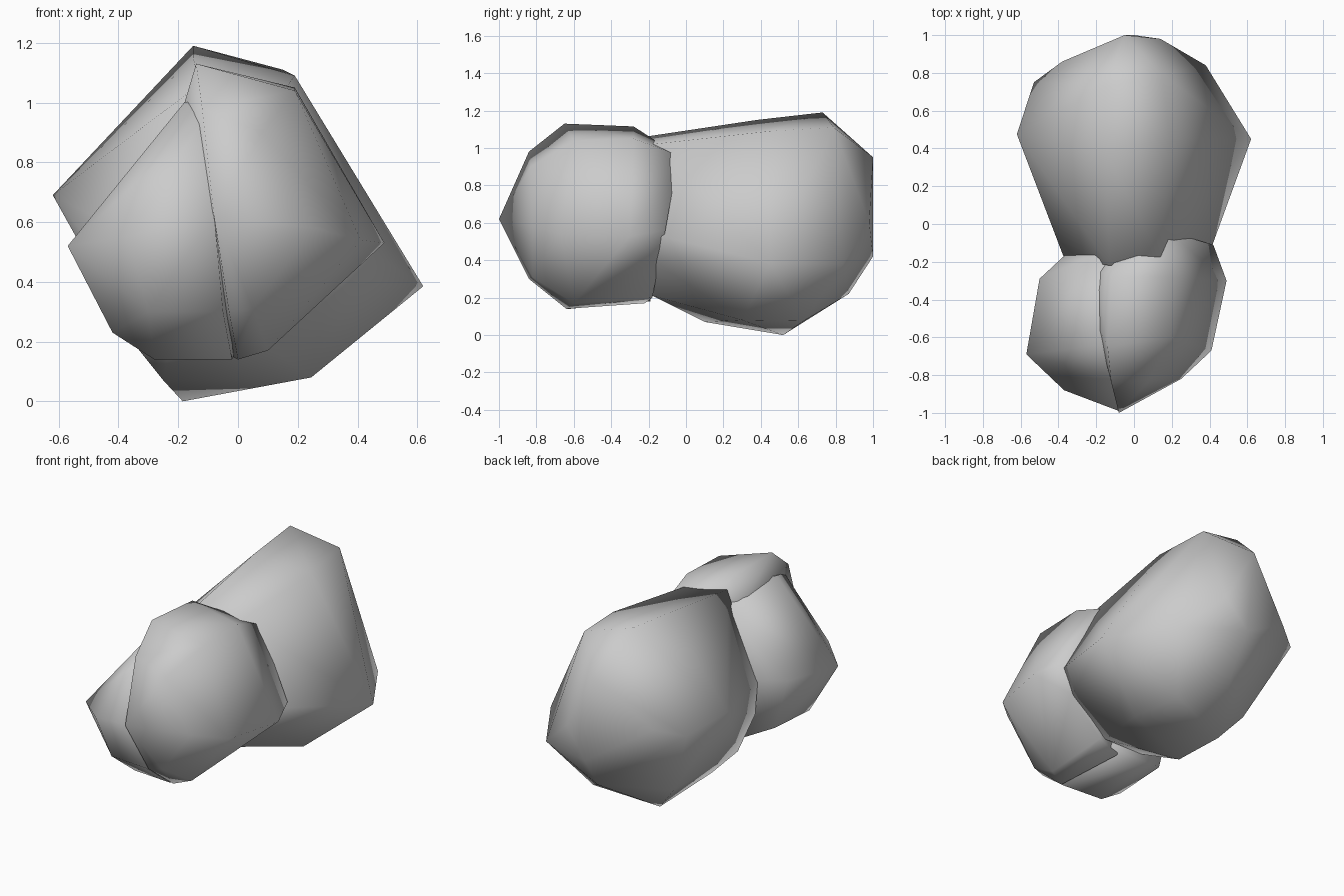
import bpy, bmesh


def boulder(name, points):
    """Smooth-shaded convex rock wrapped around a few corner points."""
    bm = bmesh.new()
    for p in points:
        bm.verts.new(p)
    bmesh.ops.convex_hull(bm, input=bm.verts[:])
    loose = [v for v in bm.verts if not v.link_faces]
    bmesh.ops.delete(bm, geom=loose, context='VERTS')
    bmesh.ops.recalc_face_normals(bm, faces=bm.faces[:])
    mesh = bpy.data.meshes.new(name)
    bm.to_mesh(mesh)
    bm.free()
    for poly in mesh.polygons:
        poly.use_smooth = True
    obj = bpy.data.objects.new(name, mesh)
    bpy.context.collection.objects.link(obj)
    return obj


# Large rear boulder
boulder("rear_boulder", [
    # narrow end meeting the front boulders
    (-0.13, -0.22, 1.06), (0.14, -0.18, 1.02), (0.39, -0.18, 0.54), (0.31, -0.18, 0.40),
    (0.06, -0.18, 0.21), (-0.22, -0.19, 0.22), (-0.37, -0.18, 0.56), (-0.36, -0.17, 0.36),
    # wide middle
    (-0.15, 0.38, 1.15), (-0.15, 0.73, 1.19), (0.19, 0.45, 1.09), (0.15, 0.79, 1.11),
    (0.62, 0.45, 0.385), (-0.62, 0.475, 0.69), (-0.53, 0.75, 0.62),
    # underside
    (-0.185, 0.52, 0.0), (0.245, 0.30, 0.08), (0.20, 0.63, 0.075), (-0.25, 0.10, 0.07),
    (-0.33, -0.04, 0.17), (-0.32, 0.58, 0.16),
    # back end
    (0.38, 0.84, 0.38), (-0.38, 0.86, 0.66), (-0.05, 1.0, 0.95), (0.0, 1.0, 0.42),
    (0.14, 0.98, 0.60), (0.0, 0.87, 0.22),
])

# Right half of the front boulder, slightly taller
boulder("front_right_boulder", [
    (-0.14, -0.65, 1.13), (-0.12, -0.28, 1.115), (0.19, -0.60, 1.04), (0.19, -0.28, 1.05),
    (0.49, -0.30, 0.53), (0.41, -0.67, 0.54),
    # nose
    (-0.08, -1.0, 0.62), (-0.12, -0.84, 0.98), (0.08, -0.83, 0.90), (0.25, -0.82, 0.58),
    (-0.03, -0.84, 0.30), (0.05, -0.82, 0.31),
    # underside
    (0.0, -0.64, 0.14), (0.10, -0.60, 0.17), (0.10, -0.18, 0.20), (-0.06, -0.22, 0.17),
    (0.33, -0.16, 0.40),
    # rear edge overlapping the large boulder
    (0.18, -0.04, 0.96), (0.42, -0.11, 0.56), (-0.10, -0.17, 1.03),
    # flank buried in the left half
    (-0.20, -0.24, 0.93), (-0.20, -0.52, 0.93),
])

# Left half of the front boulder
boulder("front_left_boulder", [
    (-0.18, -0.64, 1.0), (-0.18, -0.15, 0.98), (0.0, -0.30, 1.02), (-0.12, -0.80, 0.94),
    (-0.57, -0.69, 0.52), (-0.50, -0.29, 0.56), (-0.36, -0.16, 0.58),
    # nose
    (-0.08, -0.99, 0.62), (-0.37, -0.88, 0.55), (-0.30, -0.82, 0.30), (-0.05, -0.84, 0.30),
    # underside
    (-0.28, -0.62, 0.14), (-0.02, -0.64, 0.14), (-0.42, -0.62, 0.23), (-0.42, -0.28, 0.25),
    (-0.26, -0.19, 0.18), (0.0, -0.20, 0.19),
])
